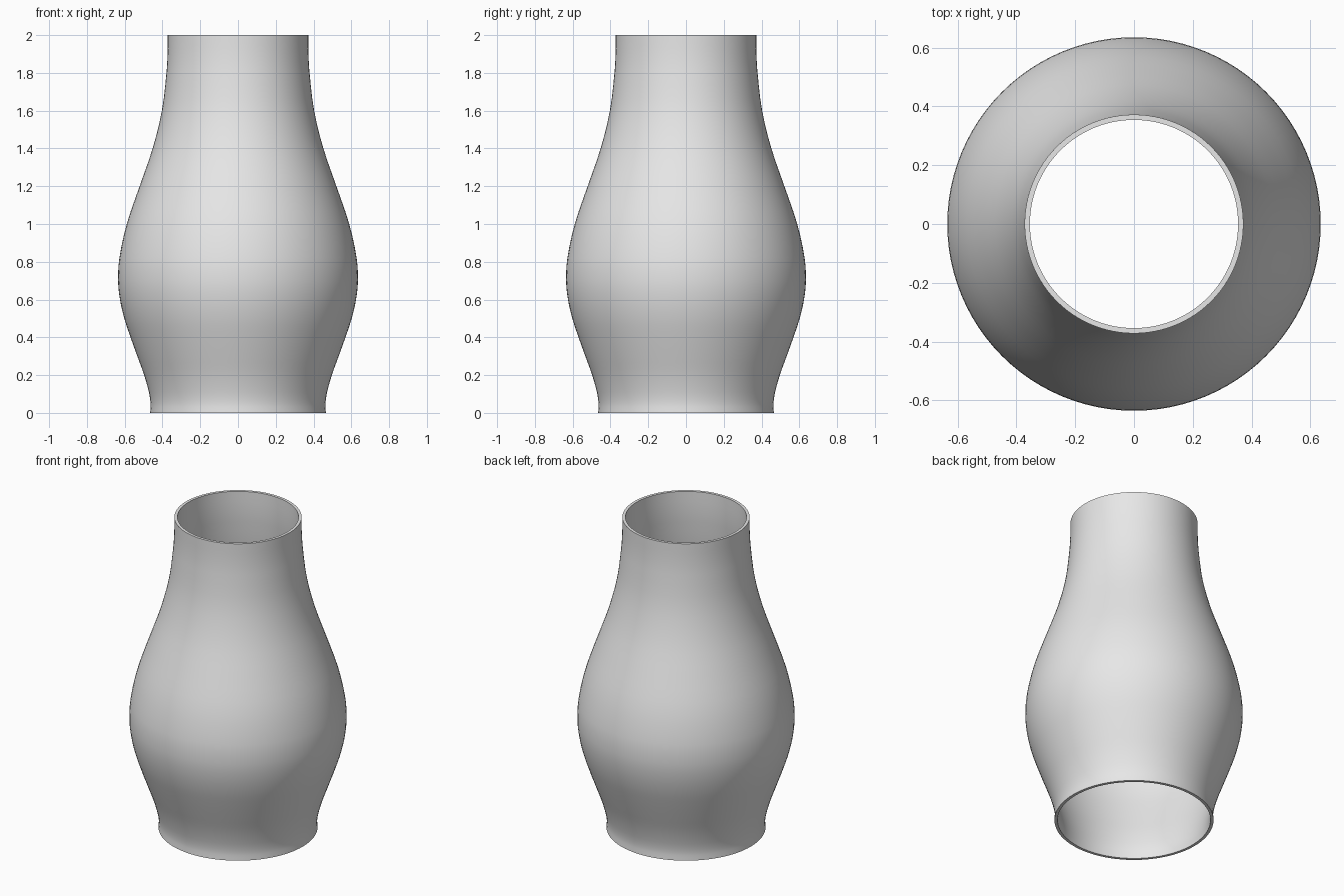
import bpy, bmesh, math

if "Cube" in bpy.data.objects:
    bpy.data.objects.remove(bpy.data.objects["Cube"])

SEGMENTS = 96
WALL = 0.018

# Outer profile as (radius, height) control points
PROFILE = [(0.465, 0.0), (0.463, 0.05), (0.472, 0.11), (0.497, 0.2), (0.533, 0.3),
           (0.569, 0.4), (0.602, 0.5), (0.625, 0.6), (0.635, 0.7), (0.628, 0.82),
           (0.589, 1.0), (0.521, 1.2), (0.452, 1.4), (0.403, 1.6), (0.379, 1.8),
           (0.373, 1.9), (0.372, 2.0)]


def smooth_profile(pts, steps=3):
    """Cubic Hermite interpolation of radius over height."""
    def slope(i):
        a, b = pts[max(i - 1, 0)], pts[min(i + 1, len(pts) - 1)]
        return (b[0] - a[0]) / (b[1] - a[1])
    out = []
    for i in range(len(pts) - 1):
        (r0, z0), (r1, z1) = pts[i], pts[i + 1]
        h = z1 - z0
        for s in range(steps):
            t = s / steps
            r = ((2*t**3 - 3*t**2 + 1) * r0 + (t**3 - 2*t**2 + t) * h * slope(i)
                 + (3*t**2 - 2*t**3) * r1 + (t**3 - t**2) * h * slope(i + 1))
            out.append((r, z0 + h * t))
    return out + [pts[-1]]


# Closed wall section: up the outside, down the inside
outer = smooth_profile(PROFILE)
section = outer + [(r - WALL, z) for r, z in reversed(outer)]

# Spin the section into an open-ended shell
bm = bmesh.new()
rings = []
for r, z in section:
    rings.append([bm.verts.new((r * math.cos(2 * math.pi * k / SEGMENTS),
                                r * math.sin(2 * math.pi * k / SEGMENTS), z))
                  for k in range(SEGMENTS)])
for i, ring in enumerate(rings):
    above = rings[(i + 1) % len(rings)]
    for k in range(SEGMENTS):
        n = (k + 1) % SEGMENTS
        bm.faces.new((ring[k], ring[n], above[n], above[k]))
bmesh.ops.recalc_face_normals(bm, faces=bm.faces)

mesh = bpy.data.meshes.new("lamp_chimney")
bm.to_mesh(mesh)
bm.free()
chimney = bpy.data.objects.new("lamp_chimney", mesh)
bpy.context.collection.objects.link(chimney)

# Single plain grey
grey = bpy.data.materials.new("light_grey")
grey.diffuse_color = (0.8, 0.8, 0.8, 1.0)
grey.use_nodes = True
grey.node_tree.nodes["Principled BSDF"].inputs["Base Color"].default_value = grey.diffuse_color
mesh.materials.append(grey)

# Smooth walls with crisp rims
bpy.context.view_layer.objects.active = chimney
chimney.select_set(True)
bpy.ops.object.shade_smooth_by_angle(angle=math.radians(35))
